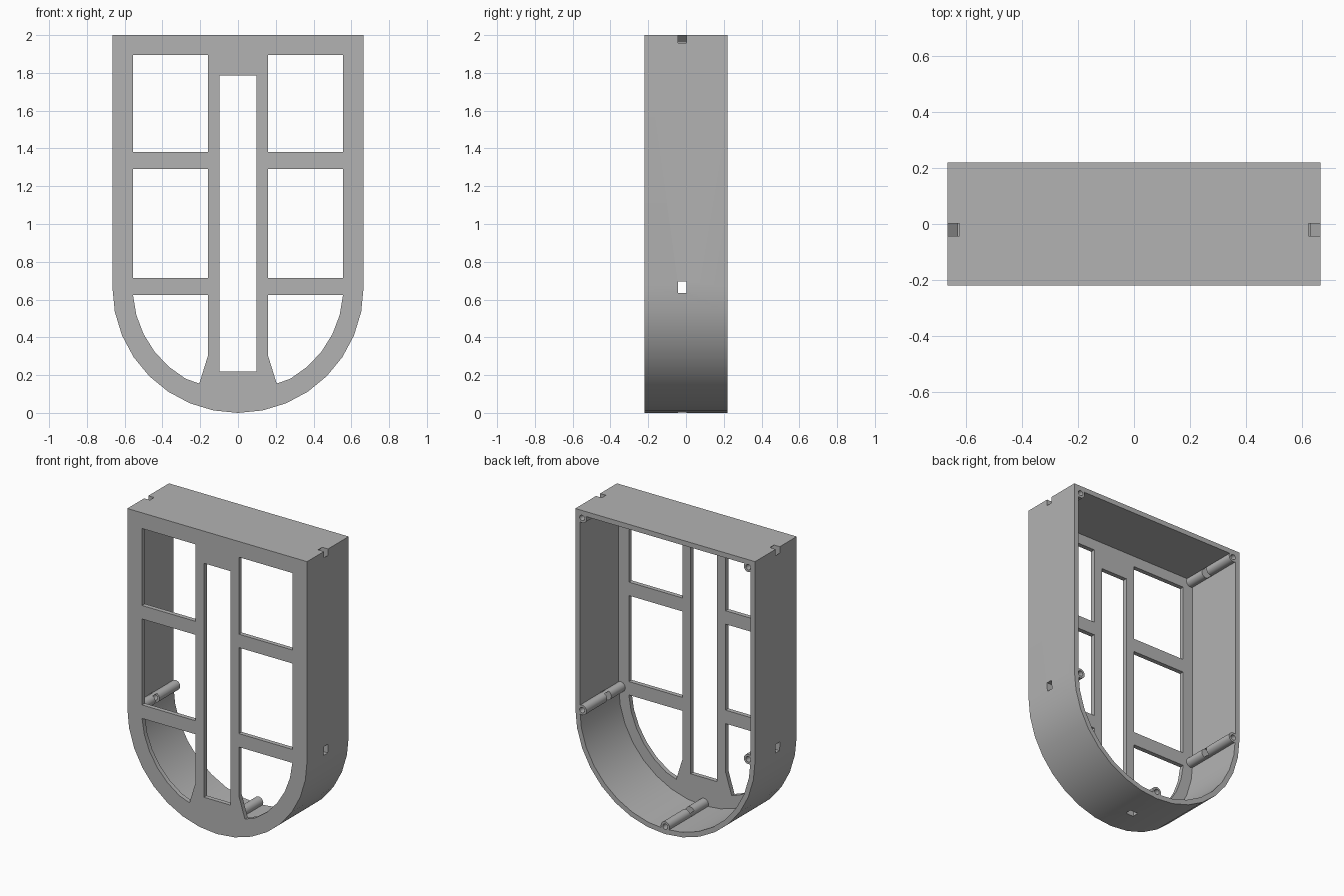
import bpy, bmesh, math
from mathutils import Matrix, Vector

cube = bpy.data.objects.get("Cube")
if cube:
    bpy.data.objects.remove(cube, do_unlink=True)

HALF_W, HEIGHT, FRONT, BACK = 0.665, 2.0, -0.22, 0.22
WALL, PLATE = 0.033, 0.03
ARC_Z = HALF_W          # centre height of the rounded bottom
BOSS_R, HOLE_R = 0.033, 0.018
SLOT_Y, SLOT_D, SLOT_W = -0.02, 0.044, 0.06

grey = bpy.data.materials.new("plain grey")
grey.use_nodes = True
colour = (0.45, 0.45, 0.45, 1)
grey.diffuse_color = colour
grey.node_tree.nodes["Principled BSDF"].inputs["Base Color"].default_value = colour


def finish(name, bm):
    bmesh.ops.recalc_face_normals(bm, faces=bm.faces)
    mesh = bpy.data.meshes.new(name)
    bm.to_mesh(mesh)
    bm.free()
    mesh.materials.append(grey)
    obj = bpy.data.objects.new(name, mesh)
    bpy.context.collection.objects.link(obj)
    return obj


def prism(name, outline, y0, y1):
    """Extrude an outline in x and z from y0 to y1."""
    bm = bmesh.new()
    face = bm.faces.new([bm.verts.new((x, y0, z)) for x, z in outline])
    new = bmesh.ops.extrude_face_region(bm, geom=[face])["geom"]
    verts = [v for v in new if isinstance(v, bmesh.types.BMVert)]
    bmesh.ops.translate(bm, verts=verts, vec=(0, y1 - y0, 0))
    return finish(name, bm)


def rod(name, x, z, radius, y0, y1):
    bm = bmesh.new()
    place = Matrix.Translation((x, (y0 + y1) / 2, z)) @ Matrix.Rotation(math.pi / 2, 4, "X")
    bmesh.ops.create_cone(bm, cap_ends=True, segments=24, radius1=radius,
                          radius2=radius, depth=y1 - y0, matrix=place)
    return finish(name, bm)


def slot(name, x, z, angle, length):
    """Box whose long axis points away from the housing at the given angle."""
    bm = bmesh.new()
    place = (Matrix.Translation((x, SLOT_Y, z)) @ Matrix.Rotation(-angle, 4, "Y")
             @ Matrix.Diagonal((length, SLOT_D, SLOT_W, 1)))
    bmesh.ops.create_cube(bm, size=1, matrix=place)
    return finish(name, bm)


def boolean(target, tool, operation):
    mod = target.modifiers.new(operation.lower(), "BOOLEAN")
    mod.operation, mod.solver, mod.object = operation, "EXACT", tool
    bpy.context.view_layer.objects.active = target
    bpy.ops.object.modifier_apply(modifier=mod.name)
    bpy.data.objects.remove(tool, do_unlink=True)


def arch(inset):
    """Flat top, straight sides and a half-round bottom."""
    r = HALF_W - inset
    arc = [(r * math.cos(a), ARC_Z + r * math.sin(a))
           for a in (-math.pi * i / 16 for i in range(17))]
    return [(r, HEIGHT - inset)] + arc + [(-r, HEIGHT - inset)]


def rect(x0, x1, z0, z1):
    return [(x0, z0), (x1, z0), (x1, z1), (x0, z1)]


# Housing, open at the back
housing = prism("housing", arch(0), FRONT, BACK)
boolean(housing, prism("cavity", arch(WALL), FRONT + PLATE, BACK + 0.1), "DIFFERENCE")

# Front openings: centre slot, two window rows and curved bottom windows
openings = [rect(-0.098, 0.098, 0.22, 1.785)]
bottom = [(0.16, 0.625), (0.16, 0.30), (0.205, 0.155)]
for i in range(7):
    a = math.radians(-60 + 11.2 * i)
    bottom.append((0.558 * math.cos(a), ARC_Z + 0.558 * math.sin(a)))
bottom.append((0.556, 0.625))
bottom = [p for p in bottom if p[1] <= 0.625]
for side in (-1, 1):
    for shape in (rect(0.16, 0.556, 1.38, 1.895), rect(0.16, 0.556, 0.715, 1.29), bottom):
        openings.append([(side * x, z) for x, z in shape])
for outline in openings:
    boolean(housing, prism("opening", outline, FRONT - 0.1, FRONT + PLATE + 0.02), "DIFFERENCE")

# Screw bosses with outward direction of their nut slots
bosses = [(0, 0.05, -math.pi / 2)]
for side in (-1, 1):
    bosses.append((side * 0.615, ARC_Z, 0 if side > 0 else math.pi))
    bosses.append((side * 0.615, 1.95, math.pi / 4 if side > 0 else 3 * math.pi / 4))
for x, z, angle in bosses:
    boolean(housing, rod("boss", x, z, BOSS_R, FRONT + PLATE / 2, BACK), "UNION")
for x, z, angle in bosses:
    boolean(housing, rod("screw_hole", x, z, HOLE_R, SLOT_Y, BACK + 0.1), "DIFFERENCE")
    boolean(housing, slot("nut_slot", x, z, angle, 0.2), "DIFFERENCE")

# Smooth the curved walls and keep the edges crisp
bpy.ops.object.select_all(action="DESELECT")
housing.select_set(True)
bpy.context.view_layer.objects.active = housing
bpy.ops.object.shade_smooth_by_angle(angle=math.radians(30))
